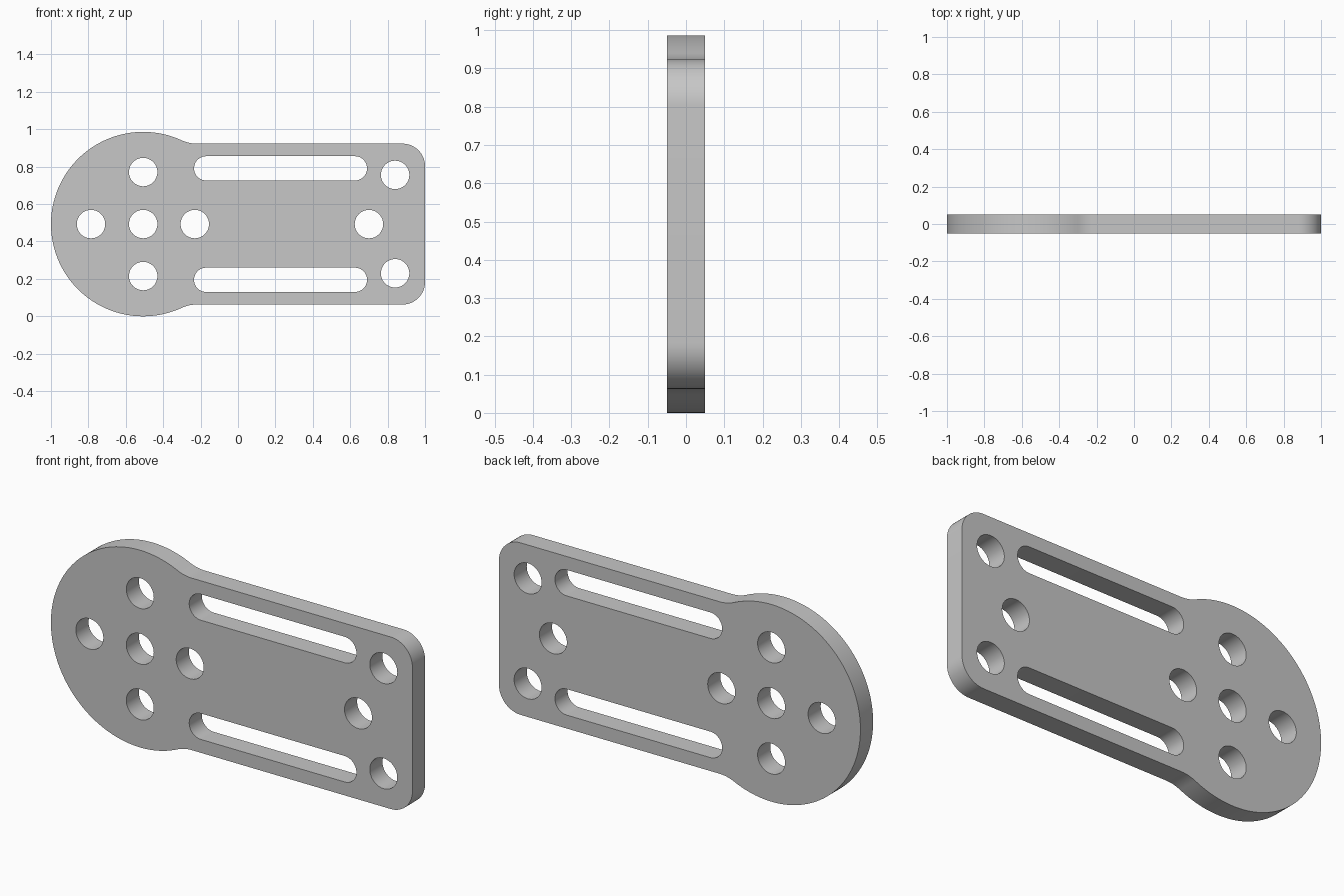
import bpy, bmesh
from math import radians, sin, cos, atan2, sqrt, degrees

if "Cube" in bpy.data.objects:
    bpy.data.objects.remove(bpy.data.objects["Cube"])

THICK = 0.1
HEAD_X, HEAD_R = -0.507, 0.493     # round head
HALF, END_X, CORNER = 0.43, 1.0, 0.12   # straight body
BLEND = 0.192                      # concave blend from head to body
HOLE_R, SLOT_R = 0.076, 0.065


def arc(cx, cy, r, start, end, steps):
    """Points along an arc, angles in degrees."""
    angles = [radians(start + (end - start) * i / steps) for i in range(steps + 1)]
    return [(cx + r * cos(a), cy + r * sin(a)) for a in angles]


def circle(cx, cy, r, steps=48):
    return arc(cx, cy, r, 0, 360, steps)[:-1]


def slot(x0, x1, y, r):
    return arc(x0, y, r, 90, 270, 24) + arc(x1, y, r, -90, 90, 24)


# Outer outline: upper half from the right end to the head, then mirrored
blend_y = HALF + BLEND
blend_dx = sqrt((HEAD_R + BLEND) ** 2 - blend_y ** 2)
tangent = degrees(atan2(blend_y, blend_dx))
upper = arc(END_X - CORNER, HALF - CORNER, CORNER, 0, 90, 16)
upper += arc(HEAD_X + blend_dx, blend_y, BLEND, 270, 180 + tangent, 12)
upper += arc(HEAD_X, 0, HEAD_R, tangent, 180, 48)[1:]
outline = upper + [(x, -y) for x, y in reversed(upper[:-1])]

# Round holes and long slots
loops = [outline]
loops += [circle(x, 0, HOLE_R) for x in (-0.786, HEAD_X, -0.231, 0.70)]
for side in (1, -1):
    loops.append(circle(HEAD_X, side * 0.278, HOLE_R))
    loops.append(circle(0.84, side * 0.263, HOLE_R))
    loops.append(slot(-0.17, 0.625, side * 0.298, SLOT_R))

# Filled, extruded profile
curve = bpy.data.curves.new("mounting_plate", "CURVE")
curve.dimensions = "2D"
curve.fill_mode = "BOTH"
curve.extrude = THICK / 2
for points in loops:
    spline = curve.splines.new("POLY")
    spline.points.add(len(points) - 1)
    for p, (x, y) in zip(spline.points, points):
        p.co = (x, y, 0, 1)
    spline.use_cyclic_u = True

plate = bpy.data.objects.new("mounting_plate", curve)
bpy.context.collection.objects.link(plate)
plate.rotation_euler = (radians(90), 0, 0)
plate.location = (0, 0, HEAD_R)
bpy.ops.object.select_all(action="DESELECT")
plate.select_set(True)
bpy.context.view_layer.objects.active = plate
bpy.ops.object.convert(target="MESH")
plate = bpy.context.view_layer.objects.active

# Weld the caps to the walls
bm = bmesh.new()
bm.from_mesh(plate.data)
bmesh.ops.remove_doubles(bm, verts=bm.verts, dist=0.0002)
bmesh.ops.recalc_face_normals(bm, faces=bm.faces)
bm.to_mesh(plate.data)
bm.free()

# Plain grey metal
grey = bpy.data.materials.new("grey_metal")
grey.use_nodes = True
colour = (0.57, 0.57, 0.57, 1)
grey.diffuse_color = colour
grey.node_tree.nodes["Principled BSDF"].inputs["Base Color"].default_value = colour
plate.data.materials.clear()
plate.data.materials.append(grey)

bpy.ops.object.shade_smooth_by_angle(angle=radians(30))
